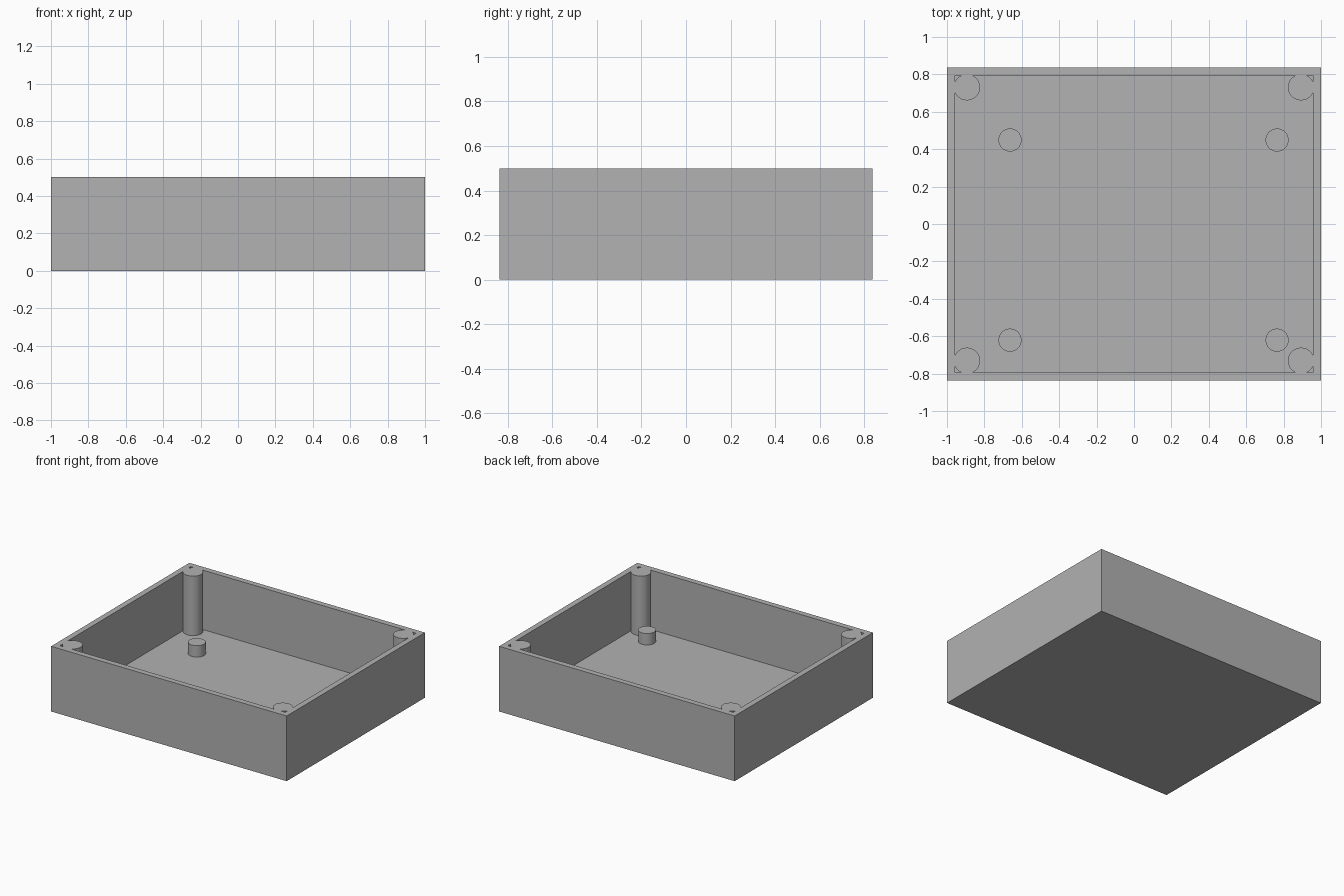
import bpy

if "Cube" in bpy.data.objects:
    bpy.data.objects.remove(bpy.data.objects["Cube"])

W, D, H = 2.0, 1.676, 0.5      # outer size
WALL = 0.044                   # wall and floor thickness
POST_TOP = 0.132

grey = bpy.data.materials.new("plain_grey")
grey.diffuse_color = (0.445, 0.445, 0.445, 1)
grey.use_nodes = True
grey.node_tree.nodes["Principled BSDF"].inputs["Base Color"].default_value = grey.diffuse_color


def box(name, sx, sy, z0, z1):
    bpy.ops.mesh.primitive_cube_add(size=1, location=(0, 0, (z0 + z1) / 2))
    ob = bpy.context.object
    ob.name = name
    ob.scale = (sx, sy, z1 - z0)
    bpy.ops.object.transform_apply(location=True, rotation=False, scale=True)
    ob.data.materials.append(grey)
    return ob


def cylinder(name, x, y, r, z0, z1):
    bpy.ops.mesh.primitive_cylinder_add(vertices=64, radius=r, depth=z1 - z0,
                                        location=(x, y, (z0 + z1) / 2))
    ob = bpy.context.object
    ob.name = name
    ob.data.materials.append(grey)
    return ob


def subtract(target, cutter):
    mod = target.modifiers.new("cut", 'BOOLEAN')
    mod.operation = 'DIFFERENCE'
    mod.solver = 'EXACT'
    mod.object = cutter
    bpy.context.view_layer.objects.active = target
    bpy.ops.object.modifier_apply(modifier=mod.name)
    bpy.data.objects.remove(cutter, do_unlink=True)


# Hollow space of the tray, with material left standing for the columns and posts
cavity = box("cavity", W - 2 * WALL, D - 2 * WALL, WALL, H + 0.2)
cavity.hide_render = True

# Full-height corner columns, merging into the walls
for x in (-0.893, 0.893):
    for y in (-0.731, 0.731):
        subtract(cavity, cylinder("corner_column", x, y, 0.07, -0.1, H + 0.4))

# Short mounting posts, set off-centre on the floor
for x in (-0.663, 0.765):
    for y in (-0.621, 0.449):
        subtract(cavity, cylinder("mounting_post", x, y, 0.0615, -0.1, POST_TOP))

# Open-topped tray
tray = box("enclosure_tray", W, D, 0, H)
subtract(tray, cavity)

bpy.ops.object.select_all(action='DESELECT')
tray.select_set(True)
bpy.context.view_layer.objects.active = tray
bpy.ops.object.shade_smooth_by_angle(angle=0.5)
